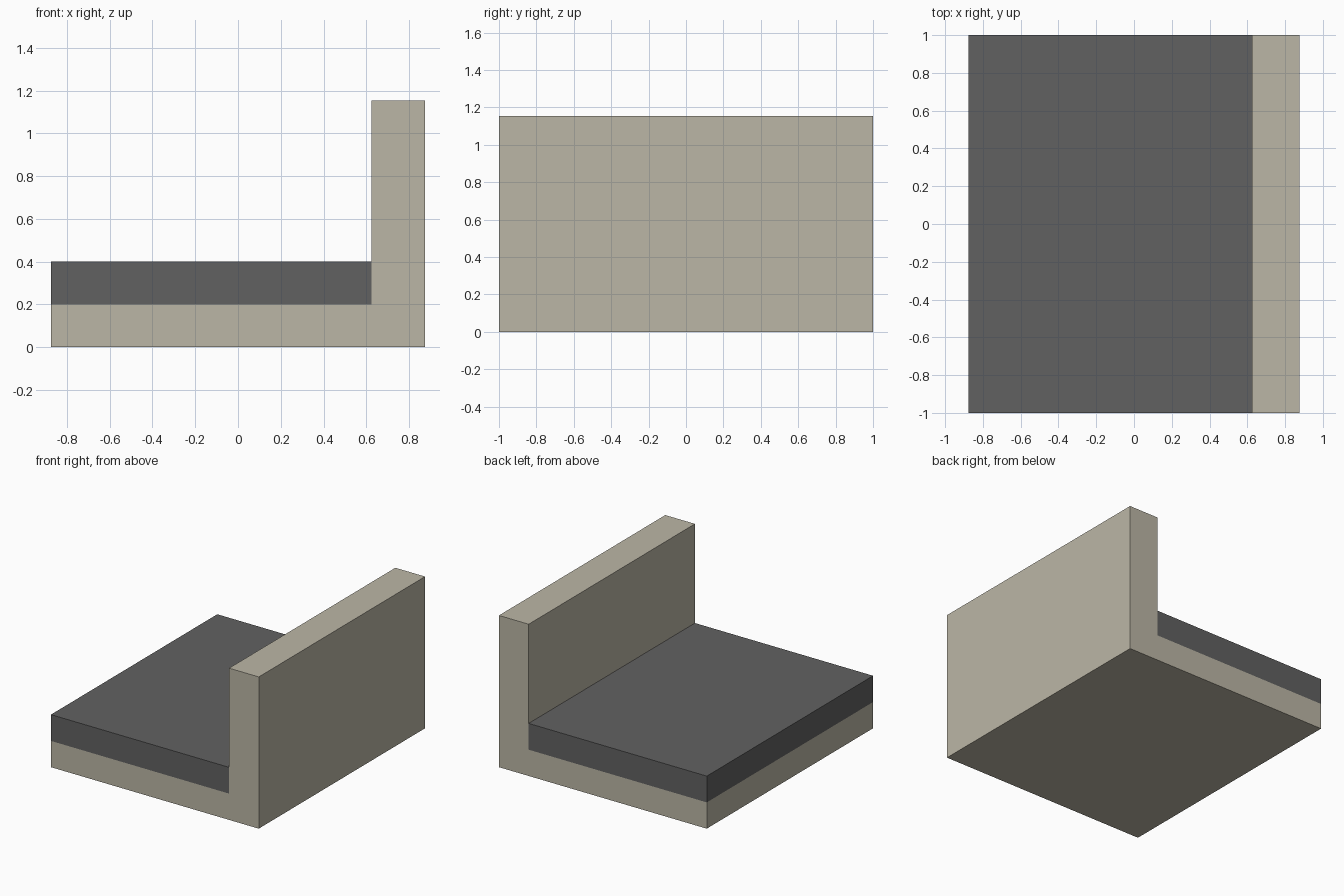
import bpy
import bmesh

cube = bpy.data.objects.get("Cube")
if cube:
    bpy.data.objects.remove(cube, do_unlink=True)


def make_material(name, color):
    mat = bpy.data.materials.new(name)
    mat.use_nodes = True
    mat.diffuse_color = color
    mat.node_tree.nodes["Principled BSDF"].inputs["Base Color"].default_value = color
    return mat


def extrude_profile(name, profile, depth, mat):
    """Extrude an x-z outline along y, centred on y = 0."""
    bm = bmesh.new()
    face = bm.faces.new([bm.verts.new((x, -depth / 2, z)) for x, z in profile])
    result = bmesh.ops.extrude_face_region(bm, geom=[face])
    verts = [v for v in result["geom"] if isinstance(v, bmesh.types.BMVert)]
    bmesh.ops.translate(bm, verts=verts, vec=(0, depth, 0))
    bmesh.ops.recalc_face_normals(bm, faces=bm.faces)
    mesh = bpy.data.meshes.new(name)
    bm.to_mesh(mesh)
    bm.free()
    mesh.materials.append(mat)
    obj = bpy.data.objects.new(name, mesh)
    bpy.context.collection.objects.link(obj)
    return obj


beige = make_material("warm beige", (0.50, 0.47, 0.38, 1))
grey = make_material("dark grey", (0.12, 0.12, 0.12, 1))

side, wall, depth = 0.875, 0.625, 2.0
base_top, slab_top, wall_top = 0.2, 0.4, 1.155

# L-shaped base with upright wall
extrude_profile("base_and_wall", [
    (-side, 0), (side, 0), (side, wall_top),
    (wall, wall_top), (wall, base_top), (-side, base_top)], depth, beige)

# Dark slab lying on the base against the wall
extrude_profile("floor_slab", [
    (-side, base_top), (wall, base_top),
    (wall, slab_top), (-side, slab_top)], depth, grey)
